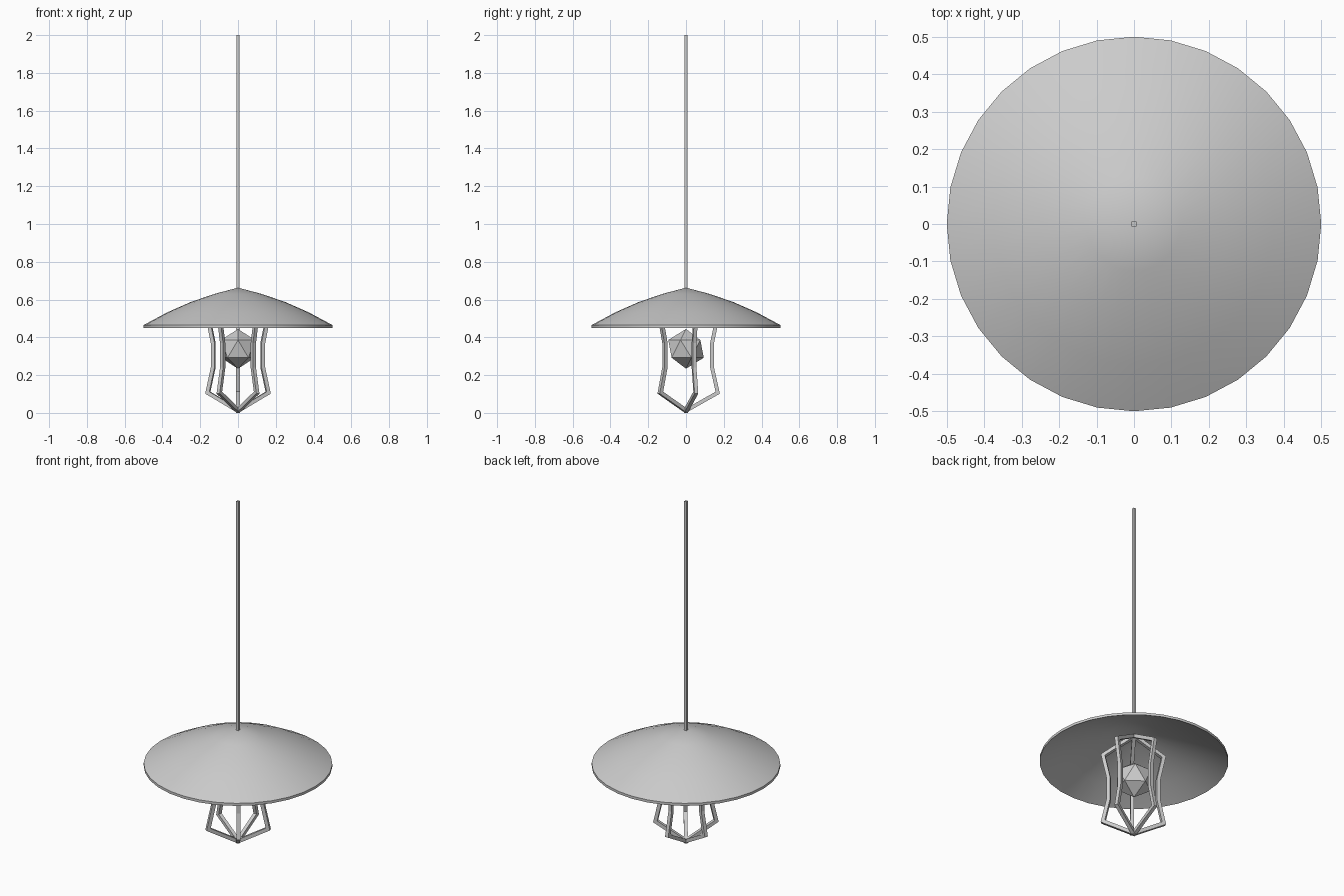
import bpy, bmesh
from math import pi, radians, cos, sin
from mathutils import Vector, Matrix

if "Cube" in bpy.data.objects:
    bpy.data.objects.remove(bpy.data.objects["Cube"])


def add_object(name, bm, smooth=False):
    bmesh.ops.recalc_face_normals(bm, faces=bm.faces[:])
    mesh = bpy.data.meshes.new(name)
    bm.to_mesh(mesh)
    bm.free()
    obj = bpy.data.objects.new(name, mesh)
    bpy.context.collection.objects.link(obj)
    if smooth:
        bpy.ops.object.select_all(action='DESELECT')
        obj.select_set(True)
        bpy.context.view_layer.objects.active = obj
        bpy.ops.object.shade_smooth_by_angle(angle=radians(35))
    return obj


# Shade: thin shallow dome, spun in 32 steps
outer = [(0, .663), (.125, .630), (.25, .587), (.375, .532), (.5, .465)]
profile = outer + [(r, z - .015) for r, z in reversed(outer)]
bm = bmesh.new()
verts = [bm.verts.new((r, 0, z)) for r, z in profile]
edges = [bm.edges.new(pair) for pair in zip(verts, verts[1:])]
bmesh.ops.spin(bm, geom=verts + edges, cent=(0, 0, 0), axis=(0, 0, 1),
               angle=2 * pi, steps=32, use_merge=True)
bmesh.ops.remove_doubles(bm, verts=bm.verts[:], dist=1e-4)
add_object("shade", bm, smooth=True)

# Cord: square rod
bm = bmesh.new()
bmesh.ops.create_cube(bm, size=1, matrix=Matrix.Translation((0, 0, 1.325))
                      @ Matrix.Diagonal((.014, .014, 1.35, 1)))
add_object("cord", bm)

# Bulb: faceted icosahedron
bm = bmesh.new()
bmesh.ops.create_icosphere(bm, subdivisions=1, radius=.105,
                           matrix=Matrix.Translation((0, 0, .339))
                           @ Matrix.Rotation(radians(-90), 4, 'Z'))
add_object("bulb", bm)

# Cage: five square, mitred wires meeting on the axis at both ends
path = [Vector(p) for p in [(0, .0115), (.168, .107), (.138, .24),
                            (.138, .37), (.168, .513), (0, .609)]]
half = .01
mirrored = lambda p: Vector((-p.x, p.y))
full = [mirrored(path[1])] + path + [mirrored(path[-2])]


def cage_wire(index):
    a = radians(90 + 72 * index)
    bm = bmesh.new()
    rings = []
    for before, p, after in zip(full, full[1:], full[2:]):
        d1, d2 = (p - before).normalized(), (after - p).normalized()
        n1, n2 = Vector((d1.y, -d1.x)), Vector((d2.y, -d2.x))
        miter = (n1 + n2).normalized()
        miter *= half / miter.dot(n1)
        ring = []
        for side, across in ((1, 1), (1, -1), (-1, -1), (-1, 1)):
            q, w = p + miter * side, half * across
            ring.append(bm.verts.new((q.x * cos(a) - w * sin(a),
                                      q.x * sin(a) + w * cos(a), q.y)))
        rings.append(ring)
    for r1, r2 in zip(rings, rings[1:]):
        for i in range(4):
            j = (i + 1) % 4
            bm.faces.new((r1[i], r1[j], r2[j], r2[i]))
    bm.faces.new(rings[0])
    bm.faces.new(rings[-1])
    add_object(f"cage_wire_{index + 1}", bm)


for k in range(5):
    cage_wire(k)
